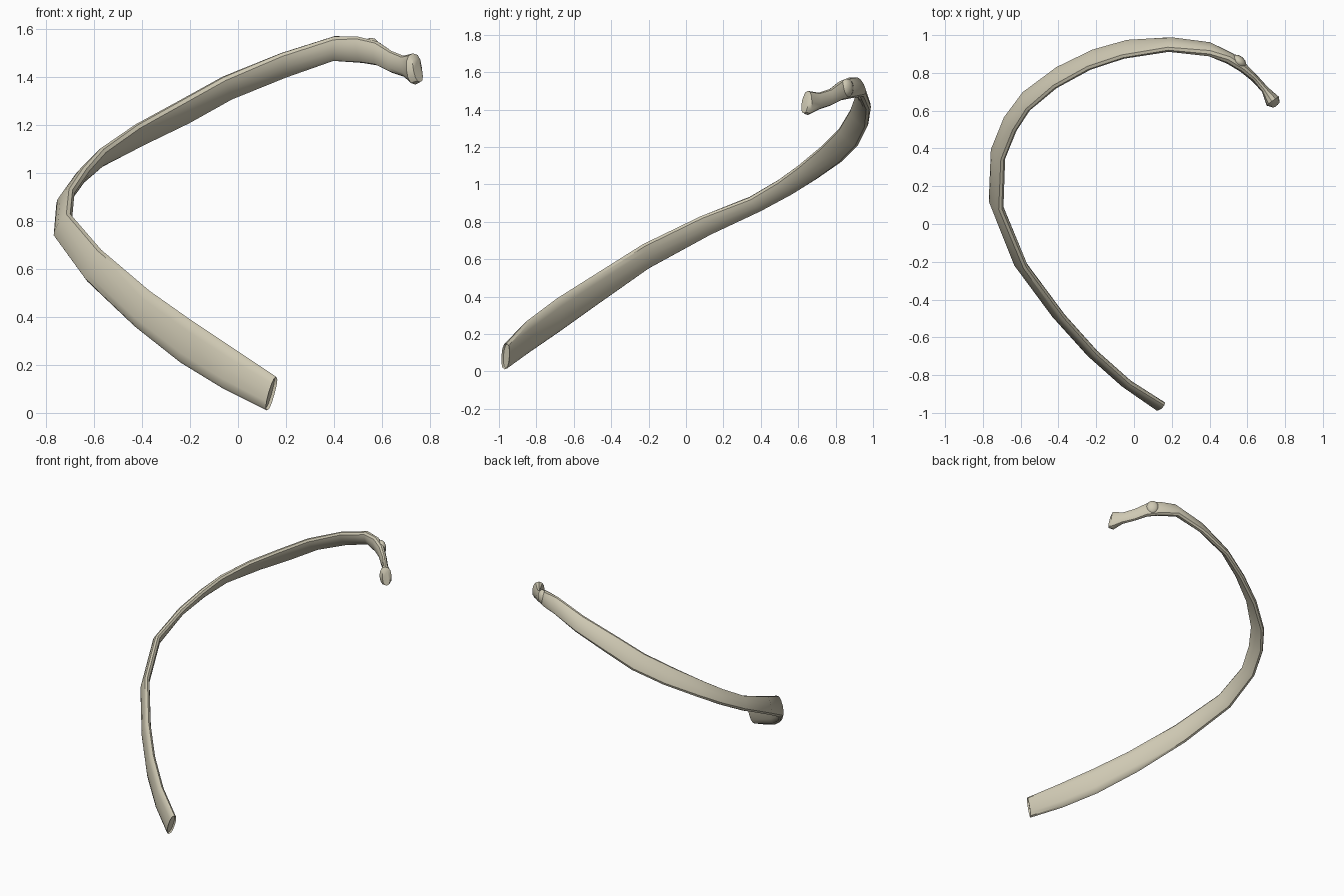
import bpy
import bmesh
import math
from mathutils import Vector

default_cube = bpy.data.objects.get("Cube")
if default_cube:
    bpy.data.objects.remove(default_cube, do_unlink=True)

# Single ivory bone colour
bone = bpy.data.materials.new("ivory_bone")
bone.use_nodes = True
colour = (0.62, 0.58, 0.45, 1)
bone.diffuse_color = colour
bone.node_tree.nodes["Principled BSDF"].inputs["Base Color"].default_value = colour

# Each station along the bone: lower edge, upper edge, thickness
STATIONS = [
    ((.12, -.97, .01), (.16, -.96, .15), .05),
    ((-.06, -.84, .1), (-.02, -.85, .27), .05),
    ((-.24, -.68, .21), (-.2, -.69, .39), .05),
    ((-.43, -.47, .36), (-.37, -.5, .51), .05),
    ((-.63, -.2, .55), (-.57, -.23, .68), .05),
    ((-.76, .13, .73), (-.7, .08, .83), .05),
    ((-.75, .4, .86), (-.69, .34, .93), .05),
    ((-.68, .57, .95), (-.63, .49, 1.02), .05),
    ((-.58, .7, 1.03), (-.56, .6, 1.1), .05),
    ((-.4, .83, 1.12), (-.42, .72, 1.2), .05),
    ((-.21, .92, 1.21), (-.24, .82, 1.3), .05),
    ((-.03, .97, 1.31), (-.06, .88, 1.4), .05),
    ((.2, .98, 1.4), (.18, .92, 1.5), .05),
    ((.4, .95, 1.47), (.4, .9, 1.57), .06),
    ((.52, .88, 1.46), (.5, .87, 1.57), .06),
    ((.58, .83, 1.45), (.58, .82, 1.55), .05),
    ((.64, .77, 1.42), (.64, .77, 1.51), .04),
    ((.7, .71, 1.4), (.69, .71, 1.49), .04),
    ((.74, .65, 1.37), (.73, .65, 1.5), .08),
    ((.76, .63, 1.38), (.74, .64, 1.48), .05),
]
SIDES = 12


def flattened(value, power):
    """Signed power that squares off an ellipse."""
    return math.copysign(abs(value) ** power, value)


def section_ring(mesh, lower, upper, thickness, tangent):
    """Add one flattened oval ring spanning the lower and upper edges."""
    centre = (lower + upper) / 2
    half_height = (upper - lower) / 2
    outward = tangent.cross(half_height).normalized() * thickness / 2
    ring = []
    for step in range(SIDES):
        angle = math.tau * step / SIDES
        along = flattened(math.cos(angle), 0.9)
        across = flattened(math.sin(angle), 0.8)
        ring.append(mesh.verts.new(centre + half_height * along + outward * across))
    return ring


def finish(mesh, name):
    """Turn a bmesh into a smooth-shaded object in the bone colour."""
    bmesh.ops.recalc_face_normals(mesh, faces=mesh.faces)
    data = bpy.data.meshes.new(name)
    mesh.to_mesh(data)
    mesh.free()
    data.materials.append(bone)
    part = bpy.data.objects.new(name, data)
    bpy.context.collection.objects.link(part)
    bpy.ops.object.select_all(action="DESELECT")
    part.select_set(True)
    bpy.context.view_layer.objects.active = part
    bpy.ops.object.shade_smooth_by_angle(angle=math.radians(40))
    return part


# Curved shaft, neck and head swept through the stations
edges = [(Vector(low), Vector(up), thick) for low, up, thick in STATIONS]
centres = [(low + up) / 2 for low, up, thick in edges]
shaft = bmesh.new()
rings = []
for index, (low, up, thick) in enumerate(edges):
    before = centres[max(index - 1, 0)]
    after = centres[min(index + 1, len(centres) - 1)]
    rings.append(section_ring(shaft, low, up, thick, after - before))
for first, second in zip(rings, rings[1:]):
    for side in range(SIDES):
        following = (side + 1) % SIDES
        shaft.faces.new((first[side], first[following], second[following], second[side]))
front_cap = shaft.faces.new(rings[0])
shaft.faces.new(rings[-1])

# Shallow hollow in the cut front end
bmesh.ops.recalc_face_normals(shaft, faces=shaft.faces)
bmesh.ops.inset_region(shaft, faces=[front_cap], thickness=0.007, depth=-0.01)
finish(shaft, "rib_shaft")

# Rounded knob behind the neck
knob = bmesh.new()
bmesh.ops.create_uvsphere(knob, u_segments=12, v_segments=8, radius=1)
bmesh.ops.scale(knob, vec=(0.045, 0.03, 0.05), verts=knob.verts)
knob_part = finish(knob, "rib_tubercle")
knob_part.location = (0.555, 0.86, 1.515)
knob_part.rotation_euler.z = math.radians(-40)
